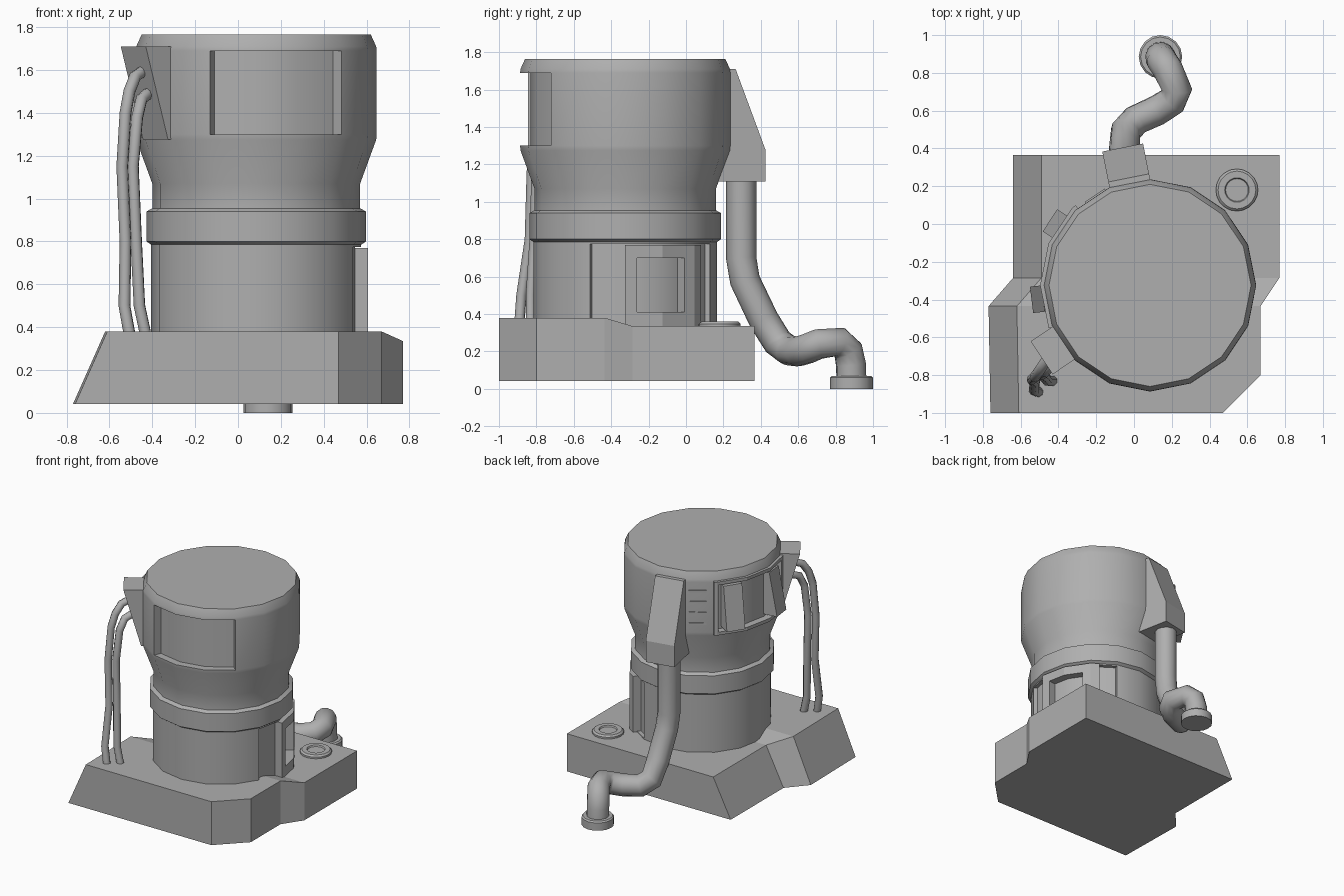
import bpy, bmesh, math
from mathutils import Vector

if "Cube" in bpy.data.objects:
    bpy.data.objects.remove(bpy.data.objects["Cube"])

CX, CY, N = 0.085, -0.325, 16          # axis and side count of the round housing
STEP = 360 / N

# Mid-grey paint shared by every part
GREY = bpy.data.materials.new("mid_grey")
GREY.diffuse_color = (0.43, 0.43, 0.43, 1)
GREY.use_nodes = True
GREY.node_tree.nodes["Principled BSDF"].inputs["Base Color"].default_value = GREY.diffuse_color


def finish(name, bm, smooth=False):
    bmesh.ops.recalc_face_normals(bm, faces=bm.faces)
    me = bpy.data.meshes.new(name)
    bm.to_mesh(me)
    bm.free()
    me.materials.append(GREY)
    ob = bpy.data.objects.new(name, me)
    bpy.context.collection.objects.link(ob)
    if smooth:
        bpy.ops.object.select_all(action='DESELECT')
        ob.select_set(True)
        bpy.context.view_layer.objects.active = ob
        bpy.ops.object.shade_smooth_by_angle(angle=math.radians(28))
    return ob


def polar(r, deg, z):
    a = math.radians(deg)
    return Vector((CX + r * math.cos(a), CY + r * math.sin(a), z))


def on_facet(r, deg, z):
    """Point on the 16-sided outline of corner radius r."""
    mid = (math.floor(deg / STEP + 1e-6) + 0.5) * STEP
    k = math.cos(math.radians(STEP / 2)) / math.cos(math.radians(deg - mid))
    return polar(r * k, deg, z)


def lathe(name, profile, cx, cy, n, recesses=()):
    """Spin a profile; recesses are (row, first side, count, scale)."""
    bm = bmesh.new()
    rings = [[bm.verts.new((cx + r * math.cos(2 * math.pi * i / n),
                            cy + r * math.sin(2 * math.pi * i / n), z))
              for i in range(n)] for r, z in profile]
    grid = {}
    for k in range(len(rings) - 1):
        for i in range(n):
            j = (i + 1) % n
            grid[k, i] = bm.faces.new((rings[k][i], rings[k][j], rings[k + 1][j], rings[k + 1][i]))
    bm.faces.new(rings[0][::-1])
    bm.faces.new(rings[-1])
    for row, first, count, s in recesses:
        faces = [grid[row, (first + i) % n] for i in range(count)]
        ext = bmesh.ops.extrude_face_region(bm, geom=faces)['geom']
        for v in ext:
            if isinstance(v, bmesh.types.BMVert):
                v.co.x = cx + (v.co.x - cx) * s
                v.co.y = cy + (v.co.y - cy) * s
        bmesh.ops.delete(bm, geom=[f for f in faces if f.is_valid], context='FACES')
    return finish(name, bm, True)


def arc_block(name, a0, a1, r0, r1, z0, z1):
    """Curved bar that follows the facets of the housing."""
    k = math.floor(a0 / STEP + 1e-6) + 1
    angs = [a0]
    while k * STEP < a1 - 1e-4:
        angs.append(k * STEP)
        k += 1
    angs.append(a1)
    bm = bmesh.new()
    secs = [[bm.verts.new(on_facet(r, a, z)) for r, z in ((r0, z0), (r1, z0), (r1, z1), (r0, z1))]
            for a in angs]
    for s, t in zip(secs, secs[1:]):
        for i in range(4):
            j = (i + 1) % 4
            bm.faces.new((s[i], s[j], t[j], t[i]))
    bm.faces.new(secs[0])
    bm.faces.new(secs[-1])
    return finish(name, bm)


def arc_frame(name, a0, a1, z0, z1, r0, r1, da, dz_low, dz_high):
    arc_block(name + "_bottom", a0, a1, r0, r1, z0, z0 + dz_low)
    arc_block(name + "_top", a0, a1, r0, r1, z1 - dz_high, z1)
    arc_block(name + "_side_a", a0, a0 + da[0], r0, r1, z0 + dz_low, z1 - dz_high)
    arc_block(name + "_side_b", a1 - da[1], a1, r0, r1, z0 + dz_low, z1 - dz_high)


def radial_block(name, deg, half, profile):
    """Extrude an (r, z) profile sideways, facing out at the given angle."""
    a = math.radians(deg)
    side = Vector((-math.sin(a), math.cos(a), 0)) * half
    bm = bmesh.new()
    l = [bm.verts.new(polar(r, deg, z) - side) for r, z in profile]
    r = [bm.verts.new(polar(r, deg, z) + side) for r, z in profile]
    n = len(profile)
    for i in range(n):
        j = (i + 1) % n
        bm.faces.new((l[i], l[j], r[j], r[i]))
    bm.faces.new(l)
    bm.faces.new(r)
    return finish(name, bm)


def tube(name, pts, radius, res):
    cu = bpy.data.curves.new(name, 'CURVE')
    cu.dimensions = '3D'
    cu.bevel_depth, cu.bevel_resolution, cu.use_fill_caps = radius, res, True
    cu.materials.append(GREY)
    sp = cu.splines.new('POLY')
    sp.points.add(len(pts) - 1)
    for p, c in zip(sp.points, pts):
        p.co = (*c, 1)
    sp.use_smooth = True
    ob = bpy.data.objects.new(name, cu)
    bpy.context.collection.objects.link(ob)
    bpy.ops.object.select_all(action='DESELECT')
    ob.select_set(True)
    bpy.context.view_layer.objects.active = ob
    bpy.ops.object.convert(target='MESH')


# Base slab with a lower rear level and a sloped left side
bottom = [(-0.76, -1), (0.47, -1), (0.67, -0.8), (0.67, -0.435), (0.77, -0.285),
          (0.77, 0.365), (-0.64, 0.365), (-0.64, -0.285), (-0.77, -0.435)]
bm = bmesh.new()
lo = [bm.verts.new((x, y, 0.042)) for x, y in bottom]
hi = [bm.verts.new((x + (0.15 if x < 0 else 0), y, 0.335 if y > -0.3 else 0.38)) for x, y in bottom]
for i in range(9):
    j = (i + 1) % 9
    bm.faces.new((lo[i], lo[j], hi[j], hi[i]))
bm.faces.new(lo[::-1])
for idx in ((0, 1, 2, 3, 8), (3, 4, 7, 8), (4, 5, 6, 7)):
    bm.faces.new([hi[i] for i in idx])
finish("base", bm)

# Round housing with front window, left window and side recess
lathe("housing", [(0.49, 0.28), (0.49, 0.34), (0.49, 0.775), (0.49, 0.785), (0.512, 0.80),
                  (0.512, 0.94), (0.485, 0.955), (0.485, 1.07), (0.56, 1.275), (0.562, 1.30),
                  (0.562, 1.69), (0.56, 1.71), (0.535, 1.765)],
      CX, CY, N, [(9, 11, 3, 0.9), (9, 6, 3, 0.94), (1, 15, 4, 0.94)])

# Left window trim and its two wedge blocks
arc_frame("left_window_frame", 133, 203, 1.285, 1.70, 0.52, 0.582, (3, 3), 0.025, 0.025)
for i, a in enumerate((147, 187)):
    radial_block(f"window_wedge_{i + 1}", a, 0.07,
                 [(0.5, 1.66), (0.57, 1.66), (0.632, 1.33), (0.5, 1.33)])

# Vent slats beside the rear duct
for i in range(4):
    z = 1.36 + i * 0.085
    arc_block(f"vent_slat_{i + 1}", 115, 128, 0.54, 0.57, z, z + 0.015)

# Access frame in the right recess
arc_frame("side_frame", 0, 52, 0.33, 0.77, 0.44, 0.522, (7, 14), 0.08, 0.07)

# Rear duct and its pipe with foot flange
radial_block("rear_duct", 101.25, 0.11,
             [(0.48, 1.71), (0.58, 1.71), (0.744, 1.275), (0.744, 1.11), (0.47, 1.11)])
tube("rear_pipe", [(-0.06, 0.295, 1.14), (-0.06, 0.295, 0.70), (-0.055, 0.315, 0.58),
                   (-0.05, 0.415, 0.37), (-0.045, 0.49, 0.25), (0.01, 0.55, 0.205),
                   (0.12, 0.60, 0.20), (0.20, 0.65, 0.215), (0.228, 0.71, 0.24),
                   (0.178, 0.82, 0.25), (0.147, 0.867, 0.205), (0.14, 0.882, 0.13),
                   (0.14, 0.885, 0.03)], 0.081, 4)
lathe("pipe_flange", [(0.115, 0), (0.115, 0.06), (0.105, 0.07), (0.08, 0.07)], 0.14, 0.885, 16)

# Cable box and two hanging cables
radial_block("cable_box", 213.75, 0.105,
             [(0.5, 1.71), (0.69, 1.71), (0.565, 1.275), (0.5, 1.275)])
tube("cable_outer", [(-0.45, -0.70, 1.59), (-0.48, -0.745, 1.57), (-0.507, -0.785, 1.50),
                     (-0.525, -0.81, 1.40), (-0.54, -0.825, 1.15), (-0.525, -0.835, 0.8),
                     (-0.53, -0.88, 0.5), (-0.505, -0.89, 0.36)], 0.028, 2)
tube("cable_inner", [(-0.42, -0.69, 1.49), (-0.45, -0.75, 1.465), (-0.47, -0.785, 1.38),
                     (-0.49, -0.80, 1.15), (-0.475, -0.81, 0.8), (-0.46, -0.83, 0.5),
                     (-0.43, -0.83, 0.36)], 0.028, 2)

# Round port on the rear right of the base
lathe("base_port", [(0.112, 0.32), (0.112, 0.348), (0.1, 0.36), (0.065, 0.36),
                    (0.06, 0.35)], 0.545, 0.18, 20)
